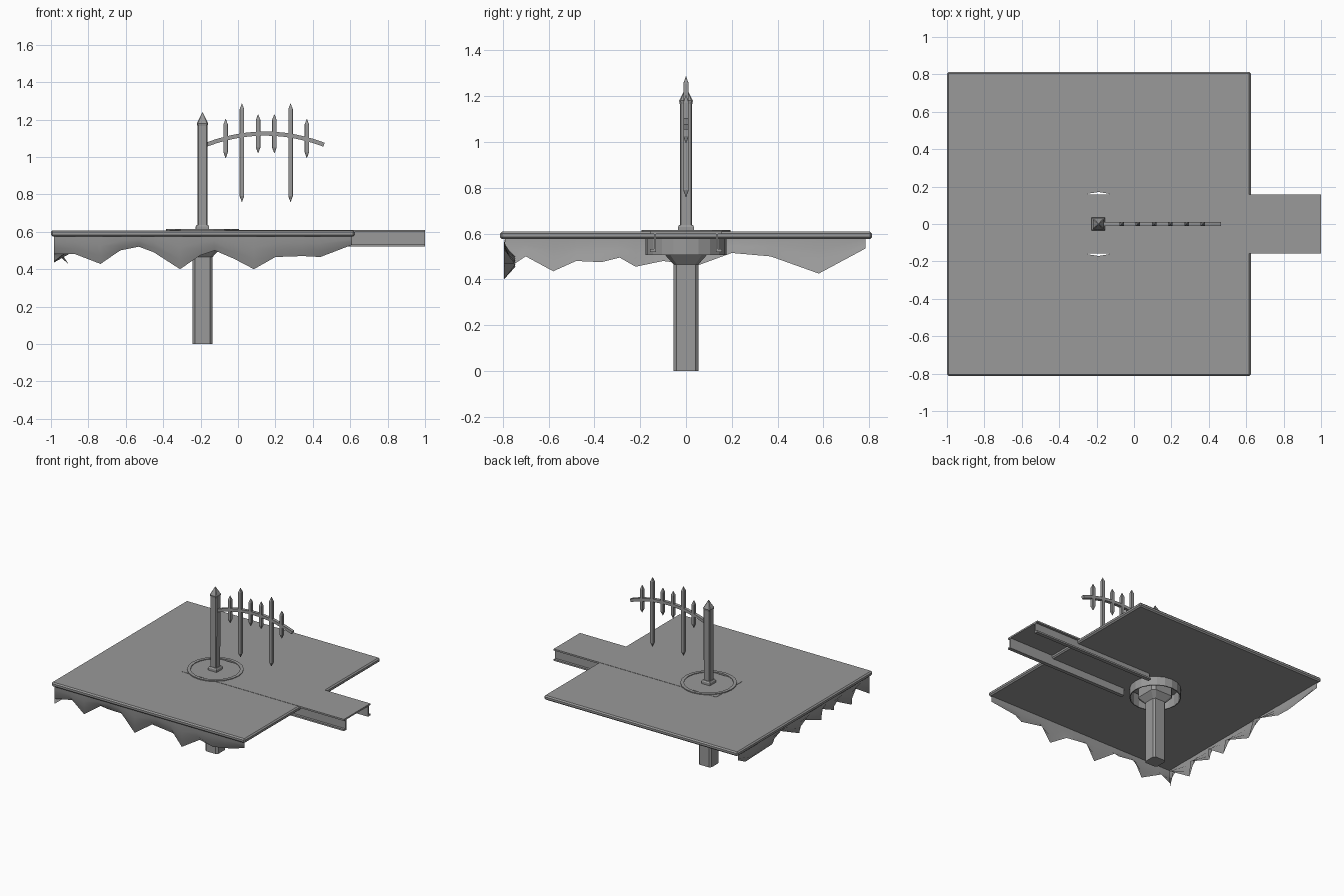
import bpy, bmesh, math
from mathutils import Vector

cube = bpy.data.objects.get("Cube")
if cube:
    bpy.data.objects.remove(cube, do_unlink=True)

grey = bpy.data.materials.new("plain grey")
grey.use_nodes = True
COLOUR = (0.32, 0.32, 0.32, 1)
grey.diffuse_color = COLOUR
grey.node_tree.nodes["Principled BSDF"].inputs["Base Color"].default_value = COLOUR

CX = -0.19  # axis of the pillar


def finish(name, bm, smooth=False, closed=True):
    if closed:
        bmesh.ops.recalc_face_normals(bm, faces=bm.faces)
    mesh = bpy.data.meshes.new(name)
    bm.to_mesh(mesh)
    bm.free()
    mesh.materials.append(grey)
    ob = bpy.data.objects.new(name, mesh)
    bpy.context.collection.objects.link(ob)
    for p in mesh.polygons:
        p.use_smooth = smooth
    return ob


def loft(name, rings, loop=False):
    """Skin a list of equal-length point rings; cap the ends unless looped."""
    bm = bmesh.new()
    vs = [[bm.verts.new(p) for p in r] for r in rings]
    pairs = list(zip(vs, vs[1:])) + ([(vs[-1], vs[0])] if loop else [])
    n = len(vs[0])
    for a, b in pairs:
        for i in range(n):
            j = (i + 1) % n
            bm.faces.new((a[i], a[j], b[j], b[i]))
    if not loop:
        bm.faces.new(vs[0])
        bm.faces.new(vs[-1])
    return finish(name, bm)


def square(x, h, z, cut=0.25):
    """Square of half width h with its corners cut off."""
    c = h * (1 - cut)
    pts = [(h, -c), (h, c), (c, h), (-c, h), (-h, c), (-h, -c), (-c, -h), (c, -h)]
    return [(x + px, py, z) for px, py in pts]


def box(name, lo, hi, bevel=0):
    bm = bmesh.new()
    bmesh.ops.create_cube(bm, size=1)
    lo, hi = Vector(lo), Vector(hi)
    for v in bm.verts:
        v.co = (lo + hi) / 2 + v.co * (hi - lo)
    if bevel:
        bmesh.ops.bevel(bm, geom=bm.edges[:], offset=bevel, segments=1, affect='EDGES')
    return finish(name, bm)


def collar(name, r_in, r_out, z0, z1, sides=20):
    """Hollow ring round the pillar axis."""
    rings = []
    for i in range(sides):
        a = math.tau * i / sides
        rings.append([(CX + r * math.cos(a), r * math.sin(a), z)
                      for r, z in ((r_in, z0), (r_out, z0), (r_out, z1), (r_in, z1))])
    return loft(name, rings, loop=True)


# Platform slab with a round hole
slab = box("platform", (-1, -0.813, 0.575), (0.625, 0.813, 0.608), 0.009)
bm = bmesh.new()
bmesh.ops.create_cone(bm, cap_ends=True, segments=20, radius1=0.176, radius2=0.176, depth=0.4)
bmesh.ops.translate(bm, verts=bm.verts, vec=(CX, 0, 0.6))
cutter = finish("hole_cutter", bm)
cutter.hide_render = True
mod = slab.modifiers.new("hole", 'BOOLEAN')
mod.operation = 'DIFFERENCE'
mod.solver = 'EXACT'
mod.object = cutter
deps = bpy.context.evaluated_depsgraph_get()
slab.data = bpy.data.meshes.new_from_object(slab.evaluated_get(deps))
slab.modifiers.clear()
bpy.data.objects.remove(cutter, do_unlink=True)

# Ring set in the platform and the sleeve below it
collar("platform_ring", 0.171, 0.195, 0.59, 0.615)
collar("ring_sleeve", 0.171, 0.178, 0.507, 0.6)

# Bridge beam: top plate and two outward-facing channel rails
box("beam_plate", (-0.365, -0.158, 0.598), (1, 0.158, 0.610))
for side, label in ((1, "back"), (-1, "front")):
    def rail(part, y0, y1, z0, z1):
        ys = sorted((side * y0, side * y1))
        box(f"{label}_rail_{part}", (CX + 0.17, ys[0], z0), (1, ys[1], z1))
    rail("web", 0.130, 0.140, 0.522, 0.600)
    rail("lip", 0.130, 0.158, 0.520, 0.532)

# Pillar below the platform, flaring into a capital
loft("lower_pillar", [square(CX, h, z) for h, z in
     ((0.054, 0), (0.054, 0.465), (0.092, 0.507), (0.092, 0.6))])

# Post above the platform
loft("post_foot", [square(CX, h, z, 0.02) for h, z in
     ((0.036, 0.6), (0.036, 0.628), (0.03, 0.637))])
loft("upper_post", [square(CX, h, z, 0.2) for h, z in
     ((0.026, 0.63), (0.027, 1.165), (0.03, 1.18), (0.002, 1.237))])

# Curved arm
rings = []
for i in range(13):
    x = -0.17 + 0.63 * i / 12
    z = 1.125 - 0.6 * (x - 0.145) ** 2
    slope = -1.2 * (x - 0.145)
    n = Vector((-slope, 0, 1)).normalized() * 0.011
    rings.append([(x + s * n.x, y, z + s * n.z)
                  for s, y in ((1, -0.012), (1, 0.012), (-1, 0.012), (-1, -0.012))])
loft("curved_arm", rings)

# Pointed pickets, mirrored about the middle of the arm
for number, (off, low, high) in enumerate(((0.0435, 1.02, 1.228), (0.130, 0.76, 1.285),
                                           (0.217, 0.995, 1.203))):
    for s, label in ((-1, "inner"), (1, "outer")):
        loft(f"{label}_picket_{number + 1}",
             [square(0.151 + s * off, h, z, 0.1) for h, z in
              ((0.001, low), (0.012, low + 0.03), (0.012, high - 0.03), (0.001, high))])


def fringe(name, tips, place):
    """Ragged hanging strip; tips are (along, lowest height), place maps to space."""
    bm = bmesh.new()
    rows = []
    for i, (a, low) in enumerate(tips):
        inset = 0.05 if i % 2 else 0.0
        rows.append([bm.verts.new(place(a, inset * t * t, 0.578 + (low - 0.578) * t))
                     for t in (0, 0.35, 0.7, 1)])
    for r, s in zip(rows, rows[1:]):
        for k in range(3):
            bm.faces.new((r[k], r[k + 1], s[k + 1], s[k]))
    return finish(name, bm, smooth=True, closed=False)


# Ragged fringes under the front and right-hand edges
fringe("front_fringe",
       ((-0.985, 0.48), (-0.87, 0.48), (-0.735, 0.428), (-0.63, 0.50), (-0.53, 0.52),
        (-0.45, 0.49), (-0.31, 0.40), (-0.2, 0.475), (-0.125, 0.50), (-0.02, 0.455),
        (0.085, 0.40), (0.2, 0.465), (0.345, 0.47), (0.44, 0.465), (0.61, 0.53)),
       lambda a, inset, z: (a, -0.795 + inset, z))
fringe("side_fringe",
       ((0.785, 0.535), (0.58, 0.425), (0.37, 0.50), (0.2, 0.515), (0.05, 0.46),
        (-0.1, 0.48), (-0.22, 0.455), (-0.29, 0.495), (-0.37, 0.475), (-0.48, 0.48),
        (-0.58, 0.435), (-0.70, 0.50), (-0.79, 0.44)),
       lambda a, inset, z: (-0.985 + 1.6 * inset, a, z))
